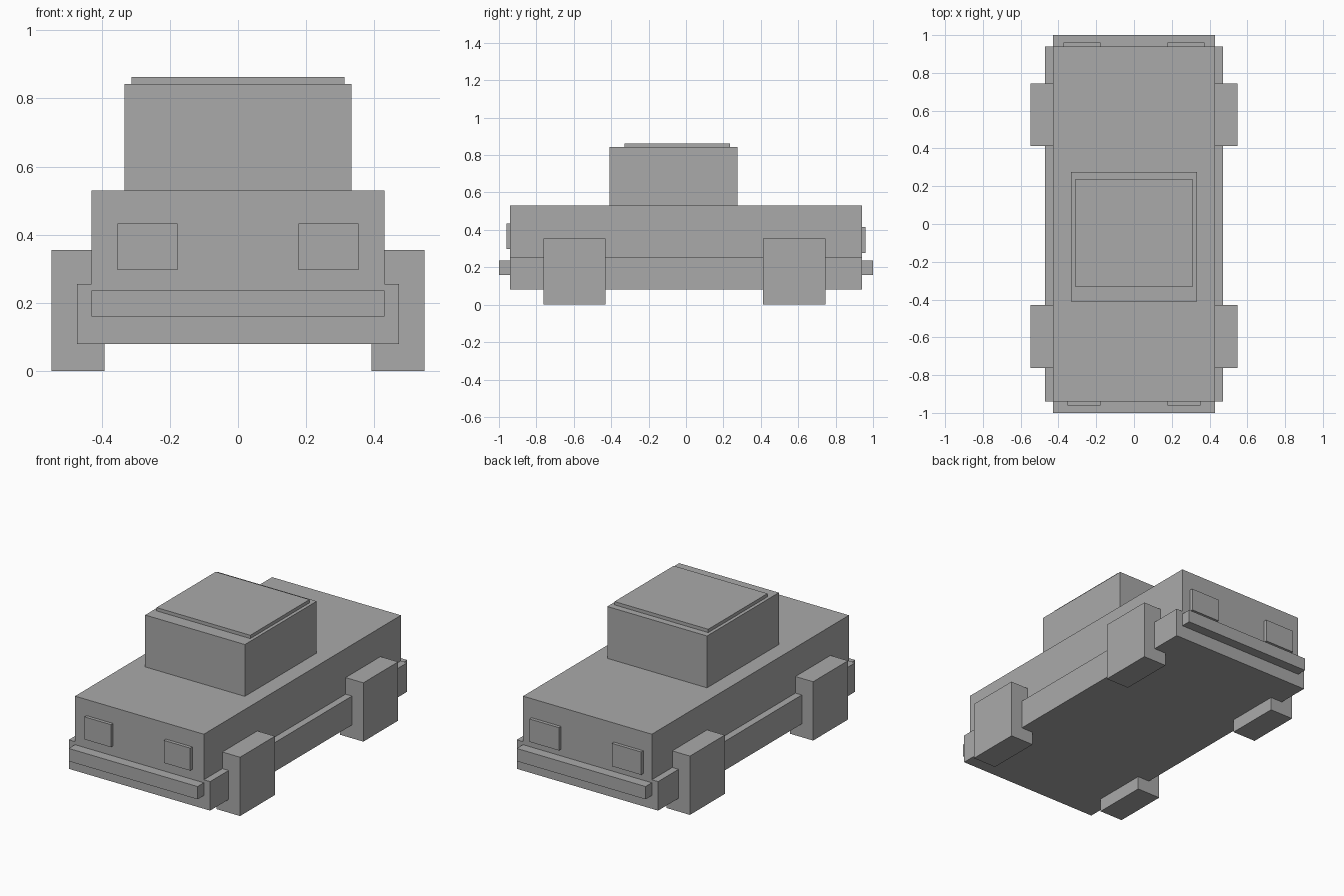
import bpy
import bmesh

if "Cube" in bpy.data.objects:
    bpy.data.objects.remove(bpy.data.objects["Cube"])

grey = bpy.data.materials.new("plain grey")
grey.diffuse_color = (0.4, 0.4, 0.4, 1.0)
grey.use_nodes = True
grey.node_tree.nodes["Principled BSDF"].inputs["Base Color"].default_value = grey.diffuse_color


def box(name, x, y, z):
    """Box from (min, max) ranges on each axis."""
    bm = bmesh.new()
    bmesh.ops.create_cube(bm, size=1.0)
    for v in bm.verts:
        v.co = [r[0] if c < 0 else r[1] for c, r in zip(v.co, (x, y, z))]
    mesh = bpy.data.meshes.new(name)
    bm.to_mesh(mesh)
    bm.free()
    mesh.materials.append(grey)
    obj = bpy.data.objects.new(name, mesh)
    bpy.context.collection.objects.link(obj)
    return obj


# Body: wide lower sill, narrower upper body, cabin and roof panel
box("lower_body", (-0.472, 0.472), (-0.94, 0.94), (0.08, 0.255))
box("upper_body", (-0.43, 0.43), (-0.94, 0.94), (0.255, 0.53))
box("cabin", (-0.333, 0.333), (-0.41, 0.275), (0.53, 0.843))
box("roof_panel", (-0.313, 0.313), (-0.33, 0.235), (0.843, 0.863))

# Bumpers
box("front_bumper", (-0.43, 0.43), (-1.0, -0.94), (0.16, 0.237))
box("rear_bumper", (-0.43, 0.43), (0.94, 1.0), (0.16, 0.237))

# Wheels and lamps on both sides
for side, s in (("left", -1), ("right", 1)):
    def span(a, b):
        return tuple(sorted((s * a, s * b)))

    box(f"front_wheel_{side}", span(0.392, 0.548), (-0.763, -0.43), (0, 0.355))
    box(f"rear_wheel_{side}", span(0.392, 0.548), (0.413, 0.745), (0, 0.355))
    box(f"headlamp_{side}", span(0.177, 0.353), (-0.96, -0.94), (0.297, 0.433))
    box(f"tail_lamp_{side}", span(0.177, 0.373), (0.94, 0.96), (0.277, 0.415))
